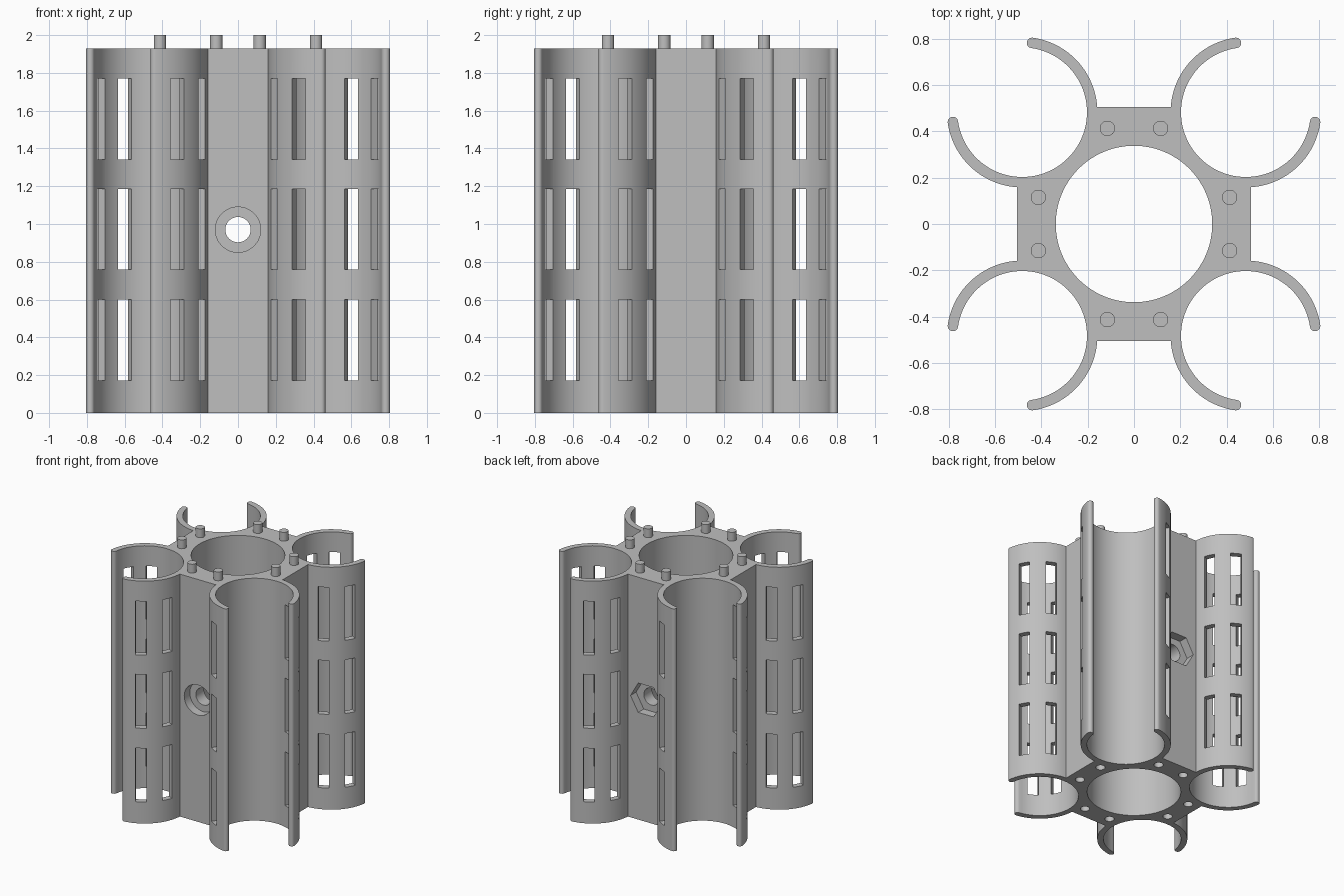
import bpy, bmesh, math
from mathutils import Matrix, Vector

if "Cube" in bpy.data.objects:
    bpy.data.objects.remove(bpy.data.objects["Cube"])

HEIGHT = 1.93            # body height without pegs
C = 0.483                # tube centre offset in x and y
R_OUT, R_IN = 0.325, 0.28
R_MID, R_CAP = (R_OUT + R_IN) / 2, (R_OUT - R_IN) / 2
FACE = 0.505             # distance of the flat faces from the axis
SCREW_Z = 0.97

grey = bpy.data.materials.new("light_grey")
grey.diffuse_color = (0.52, 0.52, 0.52, 1)
grey.use_nodes = True
grey.node_tree.nodes["Principled BSDF"].inputs["Base Color"].default_value = grey.diffuse_color


def finish(name, bm):
    bmesh.ops.recalc_face_normals(bm, faces=bm.faces)
    mesh = bpy.data.meshes.new(name)
    bm.to_mesh(mesh)
    bm.free()
    mesh.materials.append(grey)
    obj = bpy.data.objects.new(name, mesh)
    bpy.context.collection.objects.link(obj)
    return obj


def arc(cx, cy, r, a0, a1, n):
    angles = [math.radians(a0 + (a1 - a0) * i / n) for i in range(n + 1)]
    return [Vector((cx + r * math.cos(a), cy + r * math.sin(a), 0)) for a in angles]


def add_cylinder(bm, r, depth, centre, sides=32, along_y=False):
    m = Matrix.Translation(centre)
    if along_y:
        m = m @ Matrix.Rotation(math.pi / 2, 4, 'X')
    bmesh.ops.create_cone(bm, cap_ends=True, segments=sides, radius1=r,
                          radius2=r, depth=depth, matrix=m)


def tip(angle):
    a = math.radians(angle)
    return C + R_MID * math.cos(a), C + R_MID * math.sin(a)


# One quarter of the outline: open tube with rounded lips
root = 180 - math.degrees(math.asin((FACE - C) / R_OUT))
quarter = arc(C, C, R_OUT, root, 98, 18)
quarter += arc(*tip(98), R_CAP, 98, -82, 8)[1:]
quarter += arc(C, C, R_IN, 98, 352, 60)[1:]
quarter += arc(*tip(-8), R_CAP, 172, -8, 8)[1:]
quarter += arc(C, C, R_OUT, -8, 90 - root, 18)[1:]

# Body: four quarters joined by flat faces, extruded upward
bm = bmesh.new()
outline = []
for k in range(4):
    turn = Matrix.Rotation(-k * math.pi / 2, 3, 'Z')
    outline += [bm.verts.new(turn @ p) for p in quarter]
base = bm.faces.new(outline)
top = bmesh.ops.extrude_face_region(bm, geom=[base])
bmesh.ops.translate(bm, vec=(0, 0, HEIGHT),
                    verts=[v for v in top["geom"] if isinstance(v, bmesh.types.BMVert)])
body = finish("tube_holder_body", bm)

peg_spots = [(sx * a, sy * b) for a, b in ((0.115, 0.413), (0.413, 0.115))
             for sx in (-1, 1) for sy in (-1, 1)]

# Cutter: bore, slots, peg sockets, screw head and nut recesses
bm = bmesh.new()
add_cylinder(bm, 0.338, 3, (0, 0, 1), 96)
for k in range(4):
    turn = Matrix.Rotation(k * math.pi / 2, 4, 'Z')
    for angle in (120, 155, 295, 330):
        for z in (0.385, 0.972, 1.555):
            m = (turn @ Matrix.Translation((C, C, z))
                 @ Matrix.Rotation(math.radians(angle), 4, 'Z')
                 @ Matrix.Translation((R_MID, 0, 0))
                 @ Matrix.Diagonal((0.12, 0.08, 0.428, 1)))
            bmesh.ops.create_cube(bm, size=1, matrix=m)
for x, y in peg_spots:
    add_cylinder(bm, 0.034, 0.16, (x, y, 0), 24)
add_cylinder(bm, 0.12, 0.14, (0, -FACE, SCREW_Z), 48, True)
add_cylinder(bm, 0.135, 0.14, (0, FACE, SCREW_Z), 6, True)
# Put the nut corners left and right
hexagon = [v for v in bm.verts if v.co.y > 0.43 and abs(v.co.x) < 0.14
           and abs(v.co.z - SCREW_Z) < 0.14]
if max(abs(v.co.x) for v in hexagon) < 0.13:
    bmesh.ops.rotate(bm, verts=hexagon, cent=(0, FACE, SCREW_Z),
                     matrix=Matrix.Rotation(math.pi / 6, 3, 'Y'))
main_cutter = finish("main_cutter", bm)

# Cutter: screw hole running front to back
bm = bmesh.new()
add_cylinder(bm, 0.067, 2, (0, 0, SCREW_Z), 40, True)
screw_cutter = finish("screw_cutter", bm)

bpy.context.view_layer.objects.active = body
for cutter in (main_cutter, screw_cutter):
    cutter.hide_render = True
    mod = body.modifiers.new(cutter.name, 'BOOLEAN')
    mod.operation = 'DIFFERENCE'
    mod.solver = 'EXACT'
    mod.object = cutter
    bpy.ops.object.modifier_apply(modifier=mod.name)
for cutter in (main_cutter, screw_cutter):
    bpy.data.objects.remove(cutter)

# Locating pegs on the top face
bm = bmesh.new()
for x, y in peg_spots:
    add_cylinder(bm, 0.033, 2 - HEIGHT, (x, y, (2 + HEIGHT) / 2), 24)
pegs = finish("locating_pegs", bm)

for obj in (body, pegs):
    bpy.ops.object.select_all(action='DESELECT')
    obj.select_set(True)
    bpy.context.view_layer.objects.active = obj
    bpy.ops.object.shade_smooth_by_angle(angle=math.radians(30))
